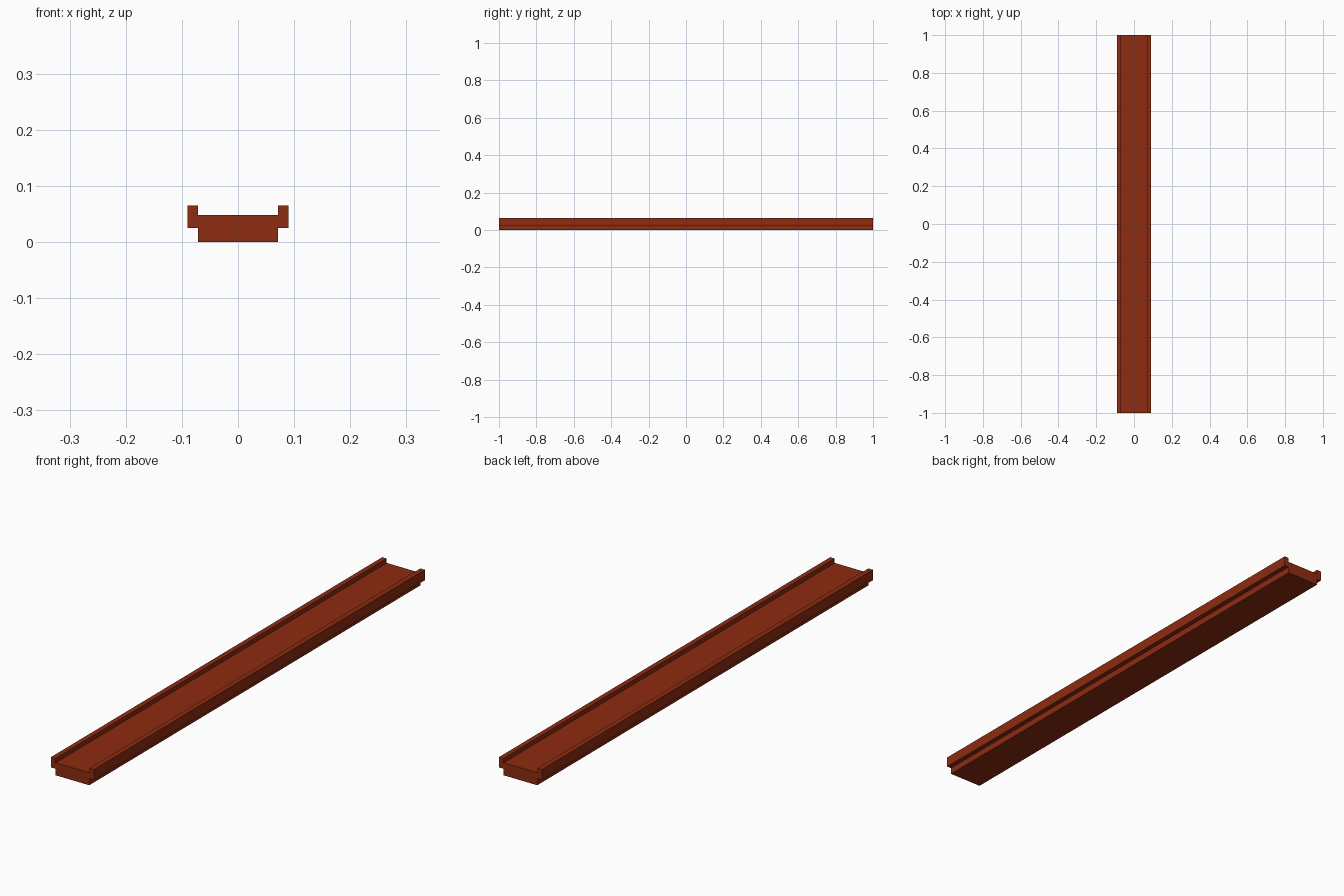
import bpy, bmesh

if "Cube" in bpy.data.objects:
    bpy.data.objects.remove(bpy.data.objects["Cube"])

# Rust-red painted steel
mat = bpy.data.materials.new("rust_red")
mat.diffuse_color = (0.27, 0.025, 0.0055, 1.0)
mat.use_nodes = True
mat.node_tree.nodes["Principled BSDF"].inputs["Base Color"].default_value = mat.diffuse_color

# Half cross-section (x, z): flat deck with a raised side rail
half = [(0.071, 0.0), (0.071, 0.025), (0.09, 0.025),
        (0.09, 0.065), (0.071, 0.065), (0.071, 0.048)]
profile = half + [(-x, z) for x, z in reversed(half)]

# Extrude the profile along the full length
bm = bmesh.new()
face = bm.faces.new([bm.verts.new((x, -1.0, z)) for x, z in profile])
ext = bmesh.ops.extrude_face_region(bm, geom=[face], use_keep_orig=True)
moved = [g for g in ext["geom"] if isinstance(g, bmesh.types.BMVert)]
bmesh.ops.translate(bm, verts=moved, vec=(0, 2.0, 0))
bmesh.ops.recalc_face_normals(bm, faces=bm.faces)

mesh = bpy.data.meshes.new("railed_beam")
bm.to_mesh(mesh)
bm.free()
mesh.materials.append(mat)
beam = bpy.data.objects.new("railed_beam", mesh)
bpy.context.collection.objects.link(beam)
